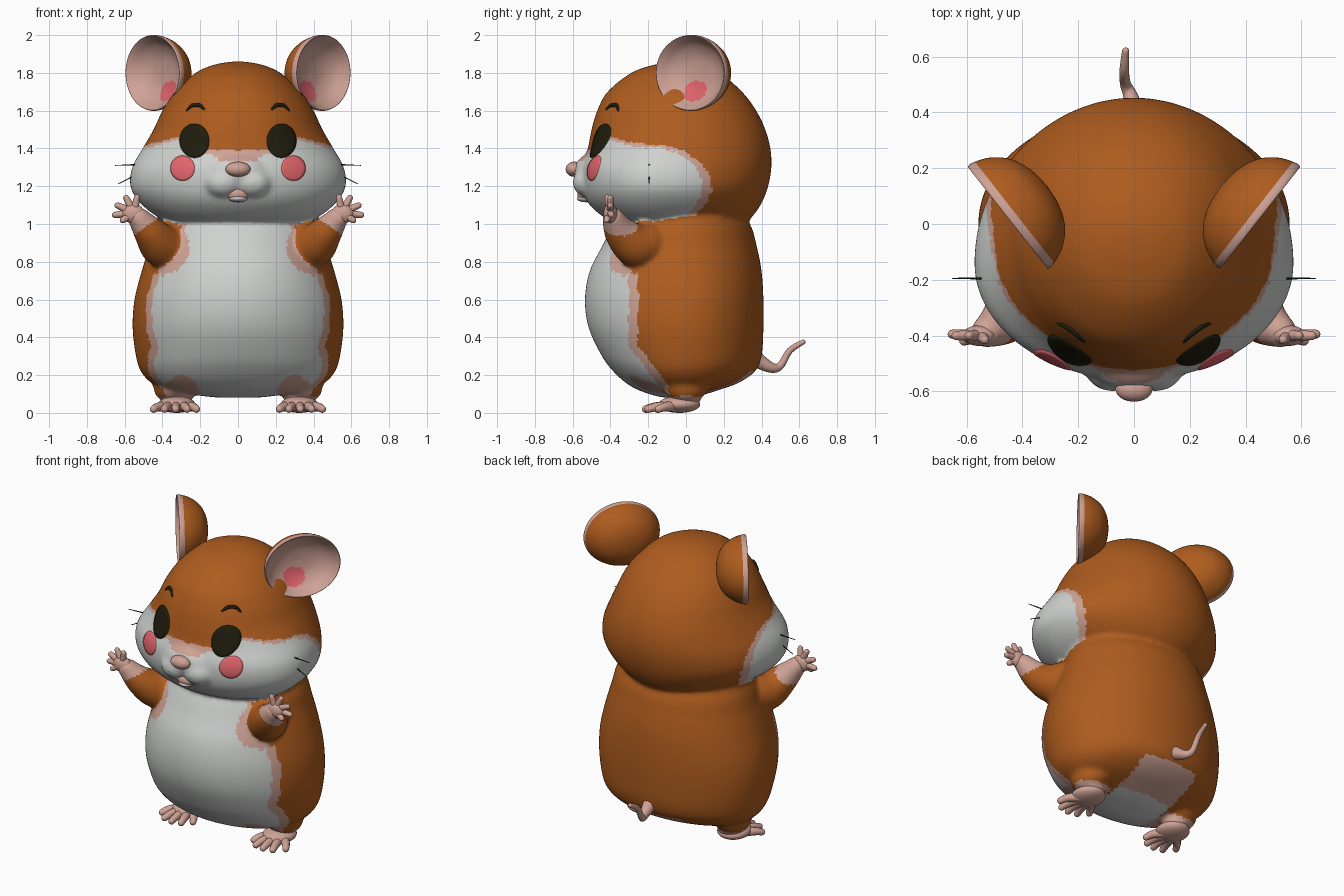
import bpy, bmesh, math
from mathutils import Vector, Matrix
from mathutils.bvhtree import BVHTree

if "Cube" in bpy.data.objects:
    bpy.data.objects.remove(bpy.data.objects["Cube"])

# Flat colours
COLOURS = {"orange_fur": (.425, .107, .013), "white_fur": (.62, .64, .62), "pink_skin": (.62, .36, .30),
           "red_blush": (.76, .13, .15), "dark_brown": (.014, .012, .004)}
ORANGE, WHITE, PINK, RED, DARK = range(5)
MATS = [bpy.data.materials.new(n) for n in COLOURS]
for m in MATS:
    m.diffuse_color = (*COLOURS[m.name], 1)
TURN = lambda n: [(math.cos(math.tau * i / n), math.sin(math.tau * i / n)) for i in range(n)]


def finish(name, bm, colour):
    """Turn a bmesh into a smooth object; colour is an index or a rule on the face centre."""
    bmesh.ops.recalc_face_normals(bm, faces=bm.faces)
    for f in bm.faces:
        f.smooth = True
        f.material_index = colour(f.calc_center_median()) if callable(colour) else colour
    me = bpy.data.meshes.new(name)
    bm.to_mesh(me)
    bm.free()
    for m in MATS:
        me.materials.append(m)
    ob = bpy.data.objects.new(name, me)
    bpy.context.collection.objects.link(ob)
    return ob


def spline(rows, steps):
    """Smooth curve through rows of numbers."""
    out = []
    for i in range(len(rows) - 1):
        a, b, c, d = (rows[min(max(i + k, 0), len(rows) - 1)] for k in (-1, 0, 1, 2))
        for t in (s / steps for s in range(steps)):
            out.append([.5 * (2 * q + (r - p) * t + (2 * p - 5 * q + 4 * r - u) * t * t
                              + (3 * q - p - 3 * r + u) * t ** 3) for p, q, r, u in zip(a, b, c, d)])
    return out + [list(rows[-1])]


def skin(rings, caps=True):
    bm = bmesh.new()
    vr = [[bm.verts.new(p) for p in r] for r in rings]
    n = len(vr[0])
    for a, b in zip(vr, vr[1:]):
        for i in range(n):
            bm.faces.new((a[i], a[(i + 1) % n], b[(i + 1) % n], b[i]))
    if caps:
        bm.faces.new(vr[0])
    bm.faces.new(vr[-1])
    return bm


def torso(name, rows, colour):
    """Loft of egg-shaped slices: z, half width, front y, back y, y of widest point."""
    rings = [[(w * c, yc + s * (yb - yc if s > 0 else yc - yf), z) for c, s in TURN(220)]
             for z, w, yf, yb, yc in spline(rows, 11)]
    return finish(name, skin(rings), colour)


def tube(name, pts, colour, seg=16, steps=6):
    """Round-ended tube through (x, y, z, radius) points."""
    p = spline(pts, steps)
    c = [Vector(q[:3]) for q in p]
    t0, t1 = (c[1] - c[0]).normalized(), (c[-1] - c[-2]).normalized()
    caps = [math.radians(d) for d in (20, 40, 60, 75, 87)]
    path = [(c[0] - t0 * p[0][3] * math.sin(a), p[0][3] * math.cos(a), t0) for a in reversed(caps)]
    for i, q in enumerate(p):
        path.append((c[i], q[3], (c[min(i + 1, len(c) - 1)] - c[max(i - 1, 0)]).normalized()))
    path += [(c[-1] + t1 * p[-1][3] * math.sin(a), p[-1][3] * math.cos(a), t1) for a in caps]
    q, prev, rings = t0.to_track_quat('Z', 'Y'), t0, []
    for o, r, t in path:
        q, prev = prev.rotation_difference(t) @ q, t
        rings.append([o + q @ Vector((r * u, r * v, 0)) for u, v in TURN(seg)])
    return finish(name, skin(rings), colour)


def ball(name, centre, radii, colour):
    bm = bmesh.new()
    bmesh.ops.create_uvsphere(bm, u_segments=32, v_segments=20, radius=1,
                              matrix=Matrix.Translation(centre) @ Matrix.Diagonal((*radii, 1)))
    return finish(name, bm, colour)


def tree_of(me):
    return BVHTree.FromPolygons([v.co for v in me.vertices], [tuple(p.vertices) for p in me.polygons])


def blend(name, parts):
    """Fuse overlapping parts into one soft skin, keeping the colour of the nearest part."""
    bm = bmesh.new()
    for ob in parts:
        bm.from_mesh(ob.data)
        bpy.data.objects.remove(ob)
    src = bpy.data.meshes.new("source")
    bm.to_mesh(src)
    bm.free()
    ob = bpy.data.objects.new("source", src)
    bpy.context.collection.objects.link(ob)
    rm = ob.modifiers.new("fuse", 'REMESH')
    rm.mode, rm.voxel_size = 'VOXEL', .0125
    sm = ob.modifiers.new("soften", 'SMOOTH')
    sm.factor, sm.iterations = .5, 12
    bm = bmesh.new()
    bm.from_object(ob, bpy.context.evaluated_depsgraph_get())
    tree = tree_of(src)
    out = finish(name, bm, lambda p: src.polygons[tree.find_nearest(p)[2]].material_index)
    bpy.data.objects.remove(ob)
    return out


# Fur patterns
def body_colour(p):
    x, y, z = abs(p.x), p.y, p.z
    if ((x - .4) / .14) ** 2 + ((z - .88) / .15) ** 2 < 1 and y < -.1:
        return PINK if y < -.29 else ORANGE
    if ((x - .3) / .09) ** 2 + ((z - .1) / .1) ** 2 < 1 and y < .05:
        return PINK
    if x < .2 and z < .22 and y > -.1:
        return WHITE if y < .13 - x * .2 else PINK
    edge = -.305 + max(0, .36 - z) * .75
    return WHITE if y < edge else PINK if y < edge + .05 else ORANGE


def head_colour(p):
    x, y, z = abs(p.x), p.y, p.z
    if y < -.2:
        if x < .15:
            return WHITE if z < 1.32 + .3 * x else PINK if z < 1.39 else ORANGE
        top = 1.375 if x < .27 else 1.445 - .25 * max(0, x - .32)
        return WHITE if z < top else PINK if z < top + .015 else ORANGE
    if ((y + .2) / .285) ** 2 + ((z - 1.2) / .21) ** 2 < 1:
        return WHITE
    return PINK if ((y + .2) / .335) ** 2 + ((z - 1.2) / .222) ** 2 < 1 else ORANGE


# Body, head, muzzle, arms and legs, fused into one skin
soft = [torso("body", [
    (.08, .01, -.06, -.04, -.05), (.085, .15, -.14, .05, -.04), (.12, .37, -.25, .17, -.02), (.16, .46, -.32, .28, 0),
    (.22, .515, -.385, .365, 0), (.3, .54, -.445, .4, 0), (.45, .558, -.515, .41, 0), (.6, .548, -.535, .41, 0),
    (.75, .51, -.51, .4, 0), (.88, .47, -.445, .375, 0), (1.0, .435, -.38, .338, 0), (1.08, .36, -.3, .25, 0),
    (1.1, .01, -.01, .01, 0)], body_colour), torso("head", [
    (.97, .01, -.16, -.14, -.15), (.982, .22, -.3, .14, -.14), (1.01, .36, -.38, .305, -.14),
    (1.05, .445, -.455, .36, -.14), (1.12, .525, -.525, .405, -.14), (1.2, .57, -.555, .435, -.14),
    (1.3, .56, -.556, .452, -.14), (1.4, .505, -.52, .447, -.1), (1.5, .447, -.5, .42, -.06),
    (1.6, .4, -.47, .372, -.05), (1.7, .333, -.415, .297, -.04), (1.8, .225, -.29, .18, -.04),
    (1.845, .12, -.16, .08, -.04), (1.862, .01, -.04, -.02, -.03)], head_colour)]
soft.append(ball("bridge", (0, -.49, 1.275), (.17, .105, .1), lambda p: PINK if p.z > 1.335 else WHITE))
sleeve = lambda p: PINK if (abs(p.x) - .48) * .6 + (p.z - .99) * .8 > 0 else ORANGE
trouser = lambda p: ORANGE if p.z > .085 and (abs(p.x) > .39 or p.y > .07) else PINK
for s in (1, -1):
    soft.append(ball("muzzle", (s * .078, -.505, 1.22), (.104, .096, .083), WHITE))
    soft.append(tube("arm", [(s * .36, -.2, .89, .12), (s * .405, -.27, .89, .117), (s * .465, -.345, .955, .089),
                             (s * .525, -.385, 1.03, .06)], sleeve, 40, 14))
    soft.append(tube("leg", [(s * .32, .0, .085, .08), (s * .325, .0, .11, .115), (s * .325, .0, .15, .125)],
                     trouser, 40))
skin_tree = tree_of(blend("furry_body", soft).data)


def on_face(x, z):
    hit, nor, _, _ = skin_tree.ray_cast(Vector((x, -2, z)), Vector((0, 1, 0)))
    return hit, (nor if nor.y < 0 else -nor)


def patch(name, x, z, rx, rz, bulge, colour):
    """Thin oval plate that follows the face."""
    rings = []
    for r in (1, 1, .8, .6, .4, .2, .01):
        h = (.003 + bulge * (1 - r * r)) if rings else -.003
        spots = [on_face(x + rx * r * c, z + rz * r * q) for c, q in TURN(40)]
        rings.append([p + n * h for p, n in spots])
    finish(name, skin(rings, False), colour)


def ear(name, s):
    """Hollow bowl turned outwards and forwards."""
    along, out, o = Vector((.617, .787, 0)), Vector((.787, -.617, 0)), Vector((.45, .025, 1.8))
    prof = [(-.178, .01), (-.168, .35), (-.135, .67), (-.078, .89), (-.018, .99), (.004, .98),
            (-.012, .91), (-.058, .72), (-.09, .42), (-.1, .01)]
    rings = [[o + along * .235 * r * c + Vector((0, 0, .202 * r * q)) + out * d for c, q in TURN(64)]
             for d, r in spline(prof, 5)]

    def colour(p):
        q = Vector((p.x * s, p.y, p.z)) - o
        u, v, d = q.dot(along), q.z, q.dot(out)
        if d < -.132 * math.sqrt(max(0, 1 - (u / .235) ** 2 - (v / .202) ** 2)):
            return ORANGE
        return RED if ((u + .03) / .07) ** 2 + ((v + .095) / .055) ** 2 < 1 else PINK
    finish(name, skin([[(p.x * s, p.y, p.z) for p in r] for r in rings]), colour)


# Nose, mouth, tail
ball("nose", (0, -.592, 1.29), (.066, .045, .04), PINK)
ball("mouth", (0, -.53, 1.158), (.06, .045, .04), PINK)
ball("lower_lip", (0, -.528, 1.135), (.05, .05, .02), WHITE)
tube("tail", [(0, .36, .29, .045), (-.01, .45, .24, .028), (-.03, .5, .25, .02), (-.035, .55, .33, .017),
              (-.03, .62, .375, .013)], PINK)

# Paired face details, hands and feet
for s, side in ((1, "right"), (-1, "left")):
    ear(side + "_ear", s)
    patch(side + "_eye", s * .23, 1.44, .078, .09, .006, DARK)
    patch(side + "_blush", s * .293, 1.295, .064, .066, .002, RED)
    tube(side + "_eyebrow", [(*on_face(s * x, z)[0], r) for x, z, r in (
        (.18, 1.608, .006), (.205, 1.628, .011), (.24, 1.627, .011), (.27, 1.602, .006))], DARK, 10)
    for i, (a, x, b) in enumerate(((1.315, .65, 1.31), (1.265, .635, 1.212))):
        tube(f"{side}_whisker_{i}", [(s * .53, -.195, a, .004), (s * x, -.195, b, .002)], DARK, 6)
    ball(side + "_palm", (s * .555, -.4, 1.055), (.06, .037, .052), PINK)
    for i, (x, y, z) in enumerate(((.535, -.415, 1.14), (.592, -.4, 1.138), (.638, -.4, 1.098),
                                   (.652, -.395, 1.048), (.61, -.42, 1.02))):
        tube(f"{side}_finger_{i}", [(s * .55, -.4, 1.06, .022), (s * (x + .55) / 2, (y - .4) / 2, (z + 1.06) / 2, .02),
                                    (s * x, y, z, .016)], PINK, 12)
    ball(side + "_foot", (s * .325, -.035, .045), (.098, .11, .045), PINK)
    for i, (x, y) in enumerate(((.22, -.15), (.27, -.2), (.33, -.213), (.39, -.2), (.446, -.145))):
        tube(f"{side}_toe_{i}", [(s * (.325 + (x - .325) * .4), -.06, .035, .03),
                                 (s * (.325 + (x - .325) * .8), y * .75, .032, .024), (s * x, y, .02, .02)], PINK, 12)

for m in bpy.data.materials:
    if m.users and not m.is_grease_pencil:
        m.use_nodes = True
        m.node_tree.nodes["Principled BSDF"].inputs["Base Color"].default_value = m.diffuse_color
